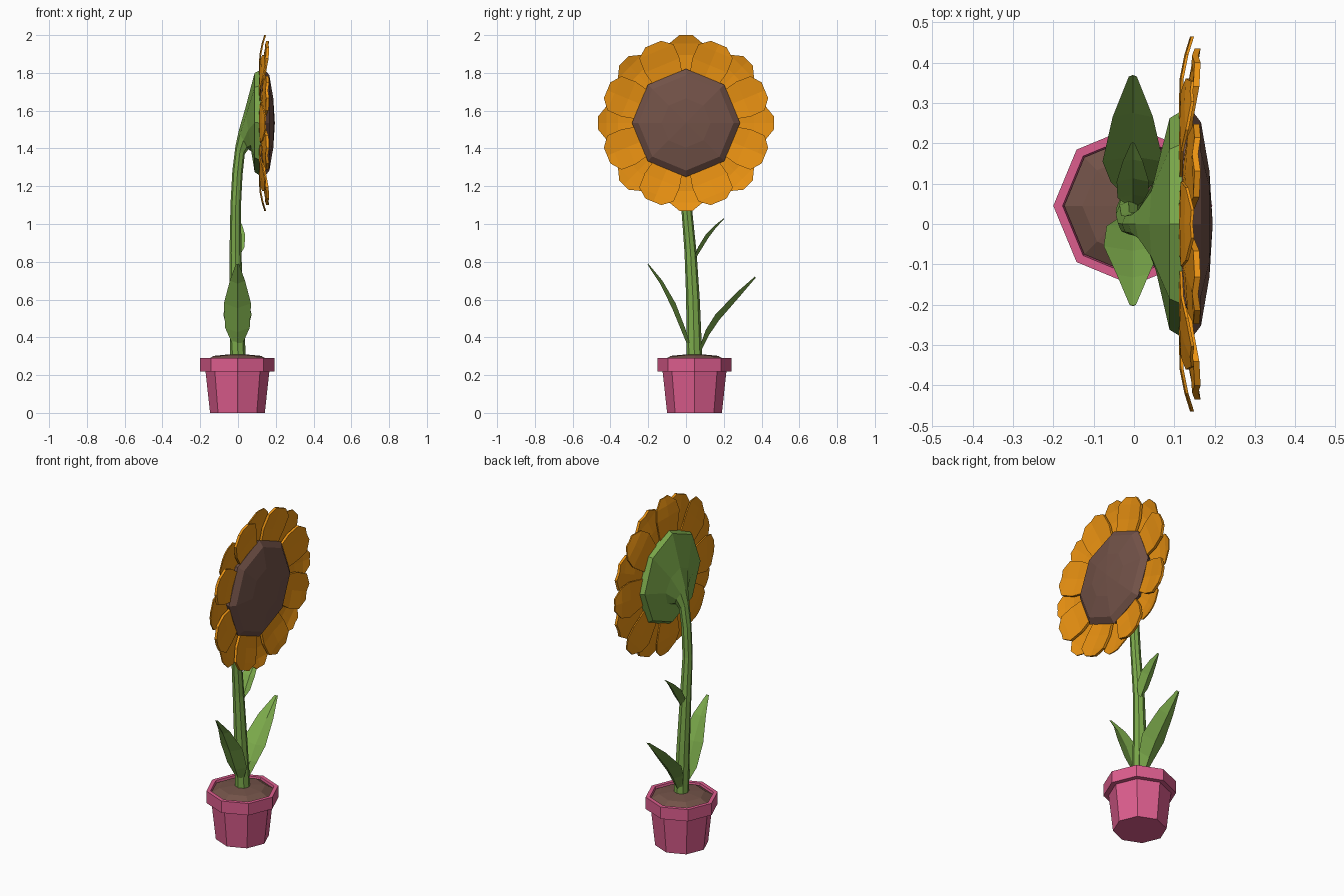
import bpy
from math import sin, cos, pi

if "Cube" in bpy.data.objects:
    bpy.data.objects.remove(bpy.data.objects["Cube"])

def mat(name, c):
    m = bpy.data.materials.new(name)
    m.diffuse_color = (*c, 1)
    m.use_nodes = True
    m.node_tree.nodes["Principled BSDF"].inputs["Base Color"].default_value = m.diffuse_color
    return m

PINK = mat("pink", (0.72, 0.11, 0.27))
BROWN = mat("brown", (0.17, 0.085, 0.065))
GREEN = mat("green", (0.20, 0.40, 0.07))
ORANGE = mat("orange", (0.83, 0.29, 0.006))

def mesh_obj(name, verts, faces, m):
    me = bpy.data.meshes.new(name)
    me.from_pydata(verts, [], faces)
    me.materials.append(m)
    ob = bpy.data.objects.new(name, me)
    bpy.context.collection.objects.link(ob)
    bpy.context.view_layer.objects.active = ob
    bpy.ops.object.select_all(action='DESELECT')
    ob.select_set(True)
    bpy.ops.object.mode_set(mode='EDIT')
    bpy.ops.mesh.select_all(action='SELECT')
    bpy.ops.mesh.normals_make_consistent(inside=False)
    bpy.ops.object.mode_set(mode='OBJECT')
    return ob

def loft(name, rings, m, apex=None):
    """Skin equal-sized rings; cap the start, and cap or fan the end."""
    n = len(rings[0])
    verts = [p for r in rings for p in r]
    faces = [(i*n+k, i*n+(k+1) % n, (i+1)*n+(k+1) % n, (i+1)*n+k)
             for i in range(len(rings)-1) for k in range(n)]
    faces.append(tuple(range(n)))
    last = (len(rings)-1)*n
    if apex:
        verts.append(apex)
        faces += [(last+k, last+(k+1) % n, len(verts)-1) for k in range(n)]
    else:
        faces.append(tuple(range(last, last+n)))
    return mesh_obj(name, verts, faces, m)

ANG = [k*pi/4 for k in range(8)]

# Pot and soil: eight-sided turned shapes
PX, PY = -0.003, 0.045
def turned(profile):
    return [[(PX+r*cos(a), PY+r*sin(a), z) for a in ANG] for r, z in profile]

loft("pot", turned([(.145, 0), (.169, .22), (.197, .22), (.197, .29),
                    (.174, .29), (.166, .25)]), PINK)
loft("soil", turned([(.165, .255), (.170, .277), (.125, .302)]), BROWN, (PX, PY, .314))

# Stem flaring into the flower back: (back x, z), (front x, z), centre y, half width
SECTIONS = [((-.042, .28), (.042, .28), .045, .042),
            ((-.045, .60), (.027, .60), .037, .036),
            ((-.045, .85), (.018, .85), .024, .032),
            ((-.040, 1.10), (.016, 1.10), .002, .028),
            ((-.030, 1.28), (.024, 1.26), 0, .028),
            ((-.014, 1.41), (.036, 1.37), 0, .032),
            ((.003, 1.49), (.055, 1.395), 0, .050),
            ((.038, 1.61), (.070, 1.385), 0, .115),
            ((.088, 1.80), (.088, 1.275), 0, .262),
            ((.118, 1.815), (.118, 1.255), 0, .280)]
def section(b, f, y, w):
    cx, cz = (b[0]+f[0])/2, (b[1]+f[1])/2
    return [(cx+(b[0]-cx)*cos(a), y+w*sin(a), cz+(b[1]-cz)*cos(a)) for a in ANG]
loft("stem", [section(*s) for s in SECTIONS], GREEN)

# Seed disc
CZ = 1.535
loft("seed_disc", [[(x, r*sin(a), CZ+r*cos(a)) for a in ANG] for r, x in
                   [(.275, .115), (.286, .140), (.252, .166), (.130, .187)]],
     BROWN, (.195, 0, CZ))

# Petals: two rows of eight, each a thin keeled slab
def petal(name, ang, rows, thick, keel):
    rings = []
    for r, w, x in rows:
        pts = [(-w, x), (0, x-keel), (w, x), (w, x+thick), (0, x+thick-keel), (-w, x+thick)]
        rings.append([(px, r*sin(ang)+s*cos(ang), CZ+r*cos(ang)-s*sin(ang)) for s, px in pts])
    loft(name, rings, ORANGE)

for k in range(8):
    petal(f"back_petal_{k+1}", k*pi/4,
          [(.20, .07, .112), (.36, .105, .116), (.42, .09, .128), (.465, .035, .142)], .007, .003)
    petal(f"front_petal_{k+1}", (k+.5)*pi/4,
          [(.20, .07, .120), (.33, .10, .133), (.41, .098, .147), (.452, .045, .150)], .015, .006)

# Leaves: V-folded blades; rows are (y, z, half width, fold depth)
def leaf(name, rows, side):
    rings = []
    for y, z, w, d in rows:
        # fold dips outward and down
        o = side*d*.75
        rings.append([(-w-.003, y, z), (-.003, y+o, z-d),
                      (w-.003, y, z), (-.003, y+o*.6, z-d*.6)])
    loft(name, rings, GREEN)

leaf("right_leaf", [(.065, .33, .015, .012), (.105, .44, .055, .025), (.155, .52, .075, .028),
                    (.265, .635, .050, .022), (.365, .722, .010, .006)], 1)
leaf("left_leaf", [(.025, .35, .020, .012), (-.005, .45, .065, .022), (-.055, .58, .072, .025),
                   (-.125, .70, .040, .016), (-.20, .79, .008, .005)], -1)
leaf("upper_leaf", [(.045, .83, .012, .010), (.065, .88, .038, .018), (.105, .945, .040, .018),
                    (.155, .995, .025, .010), (.20, 1.03, .005, .004)], 1)
